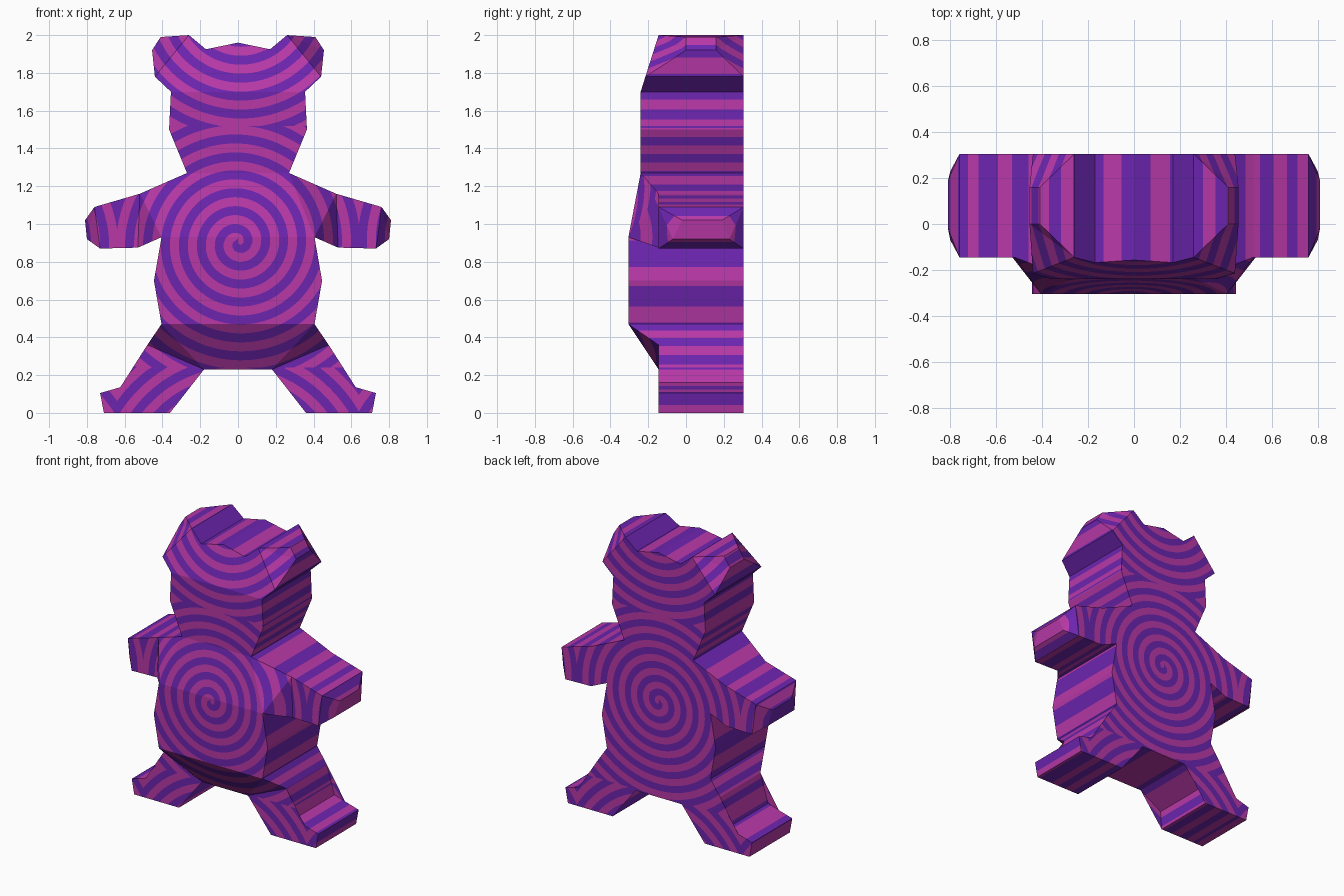
import bpy, bmesh, math
from mathutils import Vector

if "Cube" in bpy.data.objects:
    bpy.data.objects.remove(bpy.data.objects["Cube"])

# ---- two flat colours -------------------------------------------------
def material(name, rgb):
    m = bpy.data.materials.new(name)
    m.diffuse_color = (*rgb, 1)
    m.use_nodes = True
    m.node_tree.nodes["Principled BSDF"].inputs["Base Color"].default_value = m.diffuse_color
    return m

MATS = [material("purple", (0.15, 0.018, 0.43)),
        material("magenta", (0.48, 0.040, 0.39))]

# ---- spiral stripe rule (projected along y, repeated in tiles) --------
PITCH, TILE, CENTRE_Z = 0.095, 1.28, 0.90
SEAM_X, SEAM_LOW, SEAM_HIGH = 0.64, 0.24, 1.52

def stripe(p, ref):
    """Positive on purple, negative on magenta; ref picks the tile."""
    x, z = p.x, p.z - CENTRE_Z
    if abs(ref.x) > SEAM_X:
        x = math.copysign(TILE, ref.x) - x
    if ref.z > SEAM_HIGH:
        z -= TILE
    elif ref.z < SEAM_LOW:
        z += TILE
    phase = math.hypot(x, z) / PITCH - math.atan2(z, x) / math.tau
    return math.cos(math.tau * (phase - 0.54))

def cut_stripes(bm):
    # fine grid plus tile seams, so stripe edges are smooth curves
    step = 0.025
    cuts = [(0, i * step) for i in range(-33, 34)] + [(2, i * step) for i in range(81)]
    cuts += [(0, SEAM_X), (0, -SEAM_X), (2, SEAM_LOW), (2, SEAM_HIGH)]
    for axis, d in cuts:
        co, no = Vector(), Vector()
        co[axis], no[axis] = d, 1
        bmesh.ops.bisect_plane(bm, geom=bm.verts[:] + bm.edges[:] + bm.faces[:],
                               dist=1e-5, plane_co=co, plane_no=no)
    bmesh.ops.triangulate(bm, faces=bm.faces[:])
    # split every edge where the colour changes, then join the splits
    jobs = []
    for e in bm.edges:
        if not e.link_faces:
            continue
        ref = e.link_faces[0].calc_center_median()
        a, b = e.verts[0].co, e.verts[1].co
        va = stripe(a, ref)
        if va * stripe(b, ref) < 0:
            lo, hi = 0.0, 1.0
            for _ in range(12):
                mid = (lo + hi) / 2
                if stripe(a.lerp(b, mid), ref) * va > 0:
                    lo = mid
                else:
                    hi = mid
            jobs.append((e, e.verts[0], min(max(lo, 0.02), 0.98)))
    new = [bmesh.utils.edge_split(e, v, t)[1] for e, v, t in jobs]
    bmesh.ops.connect_verts(bm, verts=new)
    for f in bm.faces:
        c = f.calc_center_median()
        f.material_index = 0 if stripe(c, c) > 0 else 1

# ---- part builder: clockwise half outline of (x, z, front y, back y) --
BACK, LIMB = 0.305, -0.145

def part(name, outline, walls):
    """Front and back panels, side walls on the listed edges, mirrored in x."""
    bm = bmesh.new()
    for side in (1, -1):
        front, back = [], []
        for x, z, yf, *yb in outline:
            front.append(bm.verts.new((side * x, yf, z)))
            back.append(bm.verts.new((side * x, yb[0] if yb else BACK, z)))
        loops = [front[::-1], back]
        for i in walls:
            j = (i + 1) % len(front)
            loops.append([front[i], front[j], back[j], back[i]])
        for l in loops:
            bm.faces.new(l if side > 0 else l[::-1])
    bmesh.ops.triangulate(bm, faces=bm.faces[:])
    cut_stripes(bm)
    me = bpy.data.meshes.new(name)
    bm.to_mesh(me)
    bm.free()
    for m in MATS:
        me.materials.append(m)
    bpy.context.collection.objects.link(bpy.data.objects.new(name, me))

# head, crown and ears
part("head", [(0, 1.70, -.24), (.355, 1.70, -.24), (.365, 1.50, -.24),
              (.27, 1.27, -.24), (0, 1.27, -.24)], (1, 2))
part("crown", [(0, 1.96, -.157), (.17, 1.925, -.168), (.26, 2.0, LIMB),
               (.44, 1.78, -.215), (.355, 1.70, -.24), (0, 1.70, -.24)], (0, 1, 3))
part("ears", [(.26, 2.0, LIMB), (.41, 1.99, 0, .16), (.455, 1.92, 0, .16),
              (.44, 1.78, -.215)], (0, 1, 2))

# torso
part("chest", [(0, 1.27, -.24), (.27, 1.27, -.24), (.405, .93, -.305),
               (0, .93, -.305)], ())
part("belly", [(0, .93, -.305), (.405, .93, -.305), (.445, .70, -.305),
               (.405, .47, -.305), (0, .47, -.305)], (1, 2))
part("lower_belly", [(0, .47, -.305), (.405, .47, -.305), (.18, .23, LIMB),
                     (0, .23, LIMB)], (2,))

# arms
part("shoulders", [(.27, 1.27, -.24), (.52, 1.16, LIMB), (.53, .875, LIMB),
                   (.405, .93, -.305)], (0, 2))
part("arms", [(.52, 1.16, LIMB), (.76, 1.09, LIMB), (.73, .87, LIMB),
              (.53, .875, LIMB)], (0, 2))
part("paws", [(.76, 1.09, LIMB), (.81, 1.02, -.02, .19), (.80, .92, -.07, .23),
              (.73, .87, LIMB)], (0, 1, 2))

# legs
part("hips", [(.405, .47, -.305), (.48, .36, LIMB), (.18, .23, LIMB)], (0,))
part("legs", [(.48, .36, LIMB), (.54, .16, LIMB), (.73, .105, LIMB), (.71, 0, LIMB),
              (.36, 0, LIMB), (.35, .13, LIMB), (.18, .23, LIMB)], (0, 1, 2, 3, 4, 5))
